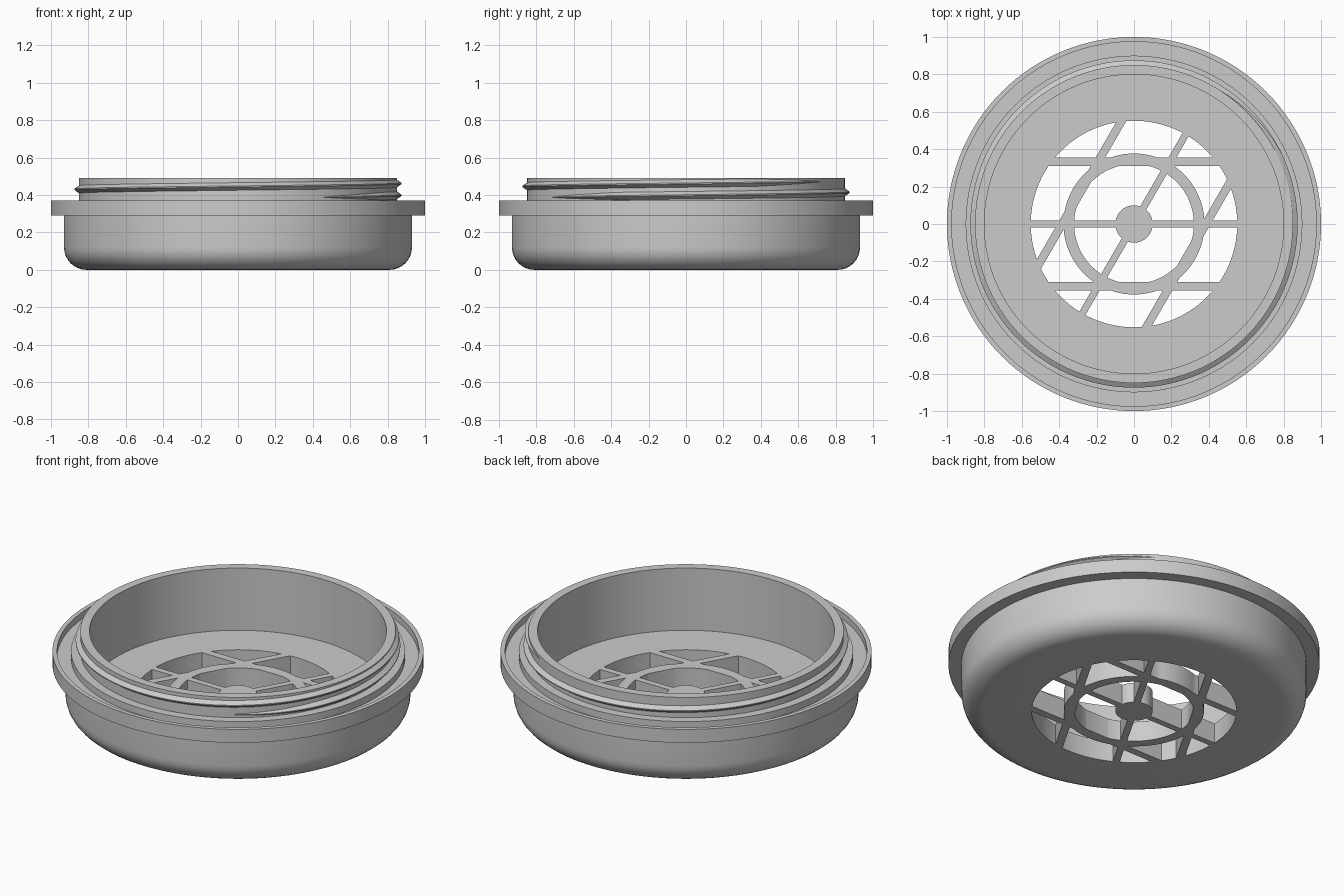
import bpy, bmesh
from math import sin, cos, pi, radians

if "Cube" in bpy.data.objects:
    bpy.data.objects.remove(bpy.data.objects["Cube"])

SEG = 128


def new_object(name, bm):
    bmesh.ops.recalc_face_normals(bm, faces=bm.faces[:])
    mesh = bpy.data.meshes.new(name)
    bm.to_mesh(mesh)
    bm.free()
    obj = bpy.data.objects.new(name, mesh)
    bpy.context.collection.objects.link(obj)
    return obj


def lathe(name, profile, closed=False):
    """Revolve (r, z) points; an open profile is capped at both ends, a closed one makes a ring."""
    bm = bmesh.new()
    rings = [[bm.verts.new((r * cos(2 * pi * i / SEG), r * sin(2 * pi * i / SEG), z))
              for i in range(SEG)] for r, z in profile]
    pairs = list(zip(rings, rings[1:]))
    if closed:
        pairs.append((rings[-1], rings[0]))
    else:
        bm.faces.new(rings[0])
        bm.faces.new(rings[-1])
    for a, b in pairs:
        for i in range(SEG):
            j = (i + 1) % SEG
            bm.faces.new((a[i], a[j], b[j], b[i]))
    return new_object(name, bm)


def bar(angle, offset, width, height):
    """Long box running along the given angle, shifted sideways by offset."""
    bm = bmesh.new()
    bmesh.ops.create_cube(bm, size=1)
    for v in bm.verts:
        x, y, z = v.co.x * 1.6, v.co.y * width + offset, v.co.z * height
        v.co = (x * cos(angle) - y * sin(angle), x * sin(angle) + y * cos(angle), z)
    return new_object("bar_cutter", bm)


def boolean(target, tool, operation='DIFFERENCE'):
    mod = target.modifiers.new("cut", 'BOOLEAN')
    mod.operation, mod.solver, mod.object = operation, 'EXACT', tool
    bpy.context.view_layer.objects.active = target
    bpy.ops.object.modifier_apply(modifier=mod.name)
    bpy.data.objects.remove(tool)


def smooth(obj):
    bpy.ops.object.select_all(action='DESELECT')
    obj.select_set(True)
    bpy.context.view_layer.objects.active = obj
    bpy.ops.object.shade_smooth_by_angle(angle=radians(30))


# Cup: rounded base, grooved flange, neck, hollow inside
R = 0.12
profile = [(0.93 - R + R * sin(t * pi / 16), R - R * cos(t * pi / 16)) for t in range(9)]
profile += [(0.93, 0.29), (1.0, 0.29), (1.0, 0.37), (0.975, 0.37), (0.975, 0.33),
            (0.90, 0.33), (0.90, 0.37), (0.85, 0.37), (0.85, 0.49), (0.80, 0.49), (0.80, 0.12)]
cup = lathe("cup", profile)

# Grille openings: a disc with hub, ring and triangular lattice left out
holes = lathe("hole_cutter", [(0.552, -0.1), (0.552, 0.25)])
boolean(holes, lathe("hub_cutter", [(0.10, -0.2), (0.10, 0.35)]))
boolean(holes, lathe("ring_cutter", [(0.32, -0.22), (0.377, -0.22),
                                     (0.377, 0.37), (0.32, 0.37)], closed=True))
height = 0.9
for k in range(3):
    for offset, width in ((-0.333, 0.044), (0, 0.037), (0.333, 0.044)):
        boolean(holes, bar(k * pi / 3, offset, width, height))
        height += 0.02
boolean(cup, holes)
smooth(cup)

# Screw thread: tapered triangular ridge wound around the neck
bm = bmesh.new()
steps, start, turn = 192, radians(-60), radians(480)
sections = []
for i in range(steps + 1):
    t = i / steps
    a = start + turn * t
    z = 0.388 + 0.084 * t
    s = max(0.05, min(1, t * 14, (1 - t) * 14))
    half = 0.005 + 0.018 * s
    sections.append([bm.verts.new((r * cos(a), r * sin(a), z + dz)) for r, dz in
                     ((0.846, -half), (0.848 + 0.027 * s, -0.003 * s),
                      (0.848 + 0.027 * s, 0.003 * s), (0.846, half))])
for a, b in zip(sections, sections[1:]):
    for i in range(4):
        j = (i + 1) % 4
        bm.faces.new((a[i], a[j], b[j], b[i]))
bm.faces.new(sections[0])
bm.faces.new(sections[-1])
smooth(new_object("screw_thread", bm))
